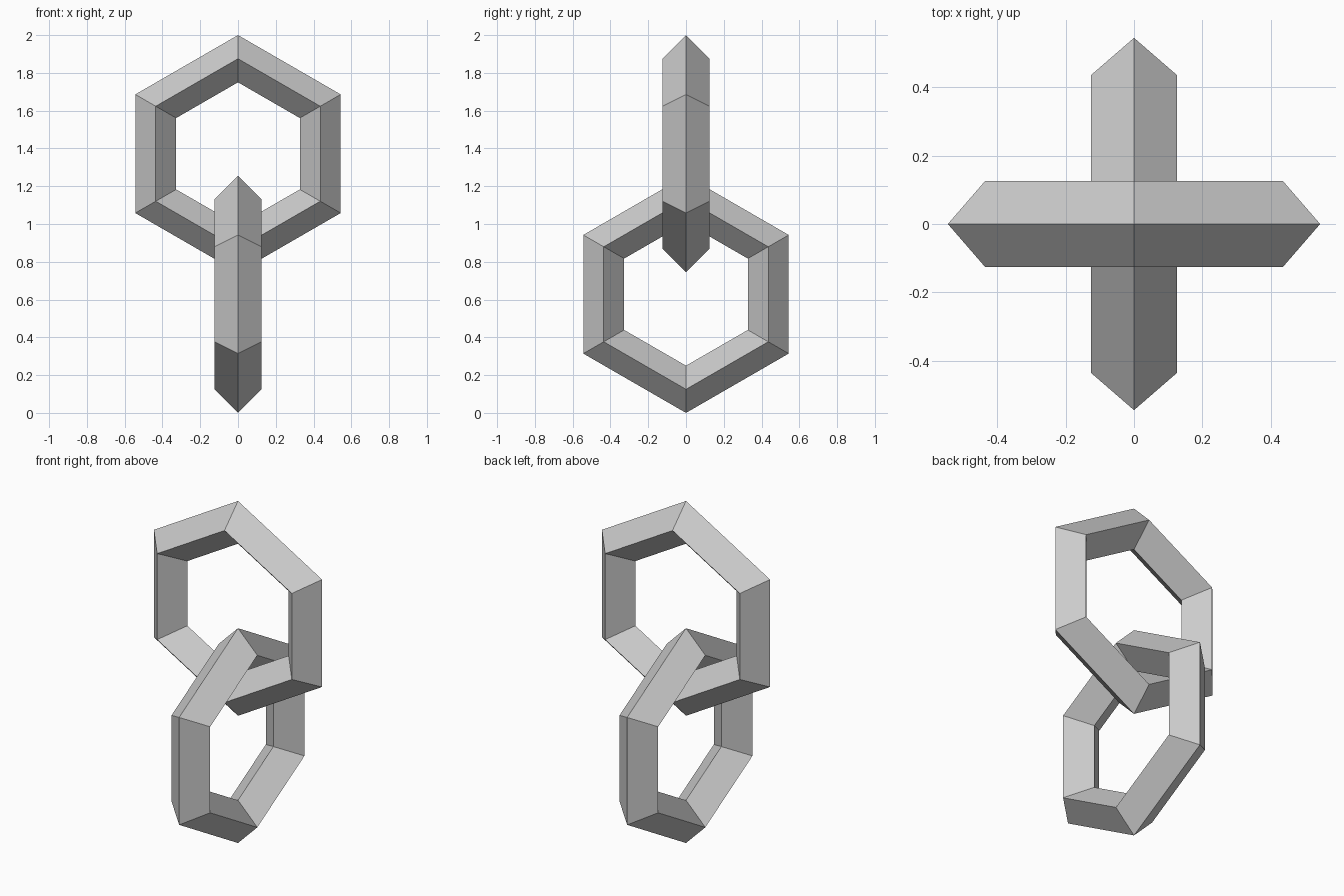
import bpy
from math import radians

cube = bpy.data.objects.get("Cube")
if cube:
    bpy.data.objects.remove(cube, do_unlink=True)

MAJOR, MINOR = 0.503, 0.125
OUTER = MAJOR + MINOR

grey = bpy.data.materials.new("light_grey")
grey.use_nodes = True
colour = (0.6, 0.6, 0.6, 1)
grey.diffuse_color = colour
grey.node_tree.nodes["Principled BSDF"].inputs["Base Color"].default_value = colour


def chain_link(name, z, turn):
    """Upright six-sided link with a diamond section, a corner at the top."""
    bpy.ops.mesh.primitive_torus_add(
        major_segments=6, minor_segments=4,
        major_radius=MAJOR, minor_radius=MINOR,
        location=(0, 0, z), rotation=(radians(90), radians(90), radians(turn)))
    link = bpy.context.object
    link.name = name
    link.data.name = name
    link.data.materials.append(grey)
    bpy.ops.object.shade_flat()


# Two interlocked links, at right angles to each other
chain_link("upper_link", 2 - OUTER, 0)
chain_link("lower_link", OUTER, 90)
